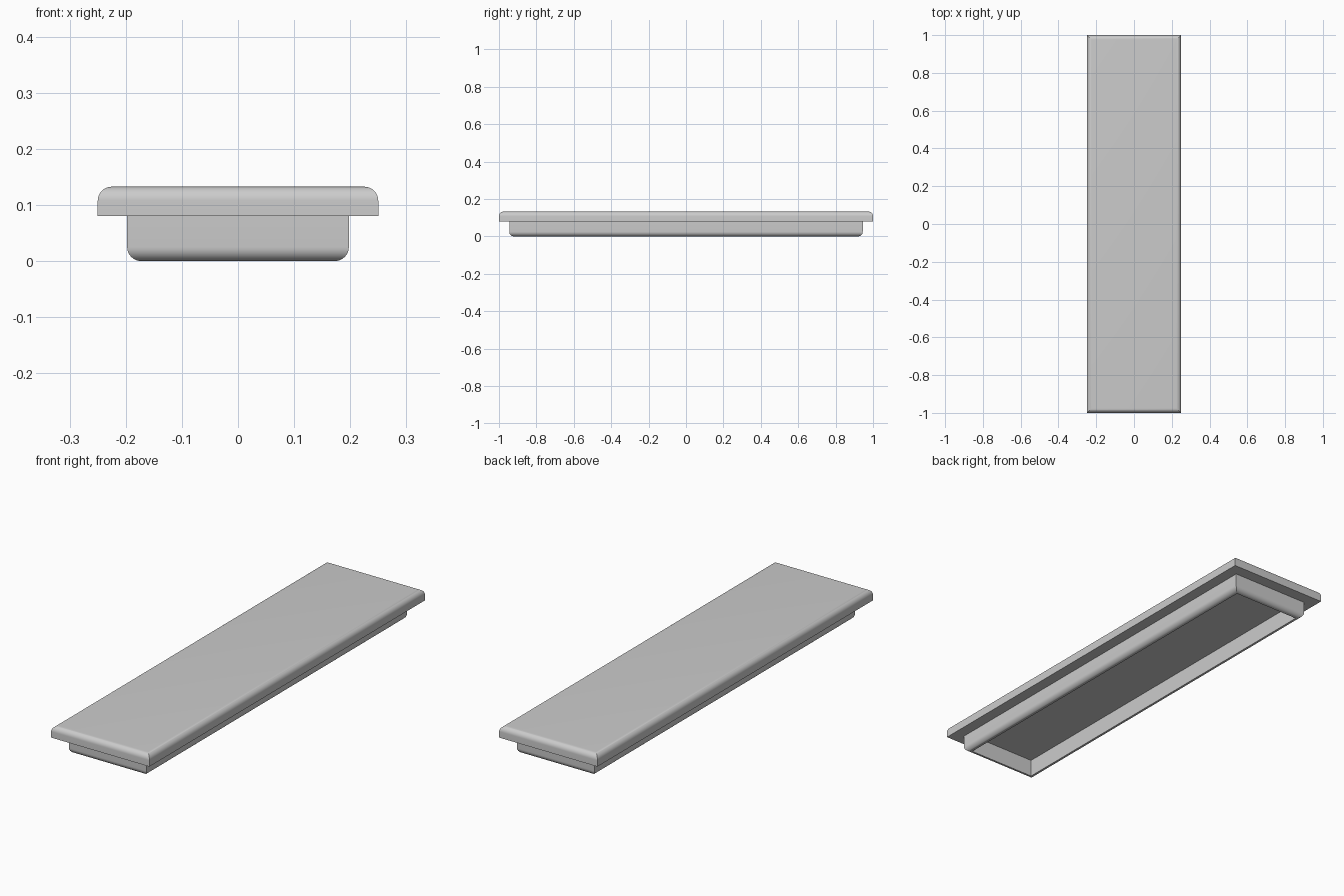
import bpy
import bmesh

cube = bpy.data.objects.get("Cube")
if cube:
    bpy.data.objects.remove(cube, do_unlink=True)

grey = bpy.data.materials.new("plain grey")
grey.use_nodes = True
colour = (0.6, 0.6, 0.6, 1)
grey.diffuse_color = colour
grey.node_tree.nodes["Principled BSDF"].inputs["Base Color"].default_value = colour

SEAM = 0.08      # height where the lid meets the tray
ROUND = 0.025    # radius of the rounded edges


def rounded_slab(half_x, half_y, low, high, round_z):
    """Box whose four edges at height round_z are rounded, with mitred corners."""
    bm = bmesh.new()
    bmesh.ops.create_cube(bm, size=2)
    for v in bm.verts:
        v.co.x *= half_x
        v.co.y *= half_y
        v.co.z = high if v.co.z > 0 else low
    rim = [e for e in bm.edges if all(abs(v.co.z - round_z) < 1e-5 for v in e.verts)]
    bmesh.ops.bevel(bm, geom=rim, offset=ROUND, segments=10, profile=0.5, affect='EDGES')
    bm.normal_update()
    return bm


def finish(bm, name):
    mesh = bpy.data.meshes.new(name)
    bm.to_mesh(mesh)
    bm.free()
    mesh.materials.append(grey)
    obj = bpy.data.objects.new(name, mesh)
    bpy.context.collection.objects.link(obj)
    bpy.ops.object.select_all(action='DESELECT')
    obj.select_set(True)
    bpy.context.view_layer.objects.active = obj
    bpy.ops.object.shade_smooth_by_angle()


# Overhanging lid with a rounded top edge
top = 0.1325
finish(rounded_slab(0.25, 1.0, SEAM, top, top), "lid")

# Hollow rim under the lid, rounded at the bottom and open below
bm = rounded_slab(0.1975, 0.945, 0, SEAM, 0)
upper = [f for f in bm.faces if f.normal.z > 0.99]
bmesh.ops.delete(bm, geom=upper, context='FACES_ONLY')
floor = min(bm.faces, key=lambda f: f.normal.z)
bmesh.ops.inset_region(bm, faces=[floor], thickness=0.002)
walls = bmesh.ops.extrude_face_region(bm, geom=[floor])["geom"]
for v in walls:
    if isinstance(v, bmesh.types.BMVert):
        v.co.z = SEAM
ceiling = [f for f in bm.faces if all(abs(v.co.z - SEAM) < 1e-5 for v in f.verts)]
bmesh.ops.delete(bm, geom=ceiling, context='FACES_ONLY')
if floor.is_valid and all(abs(v.co.z) < 1e-5 for v in floor.verts):
    bmesh.ops.delete(bm, geom=[floor], context='FACES_ONLY')
bmesh.ops.recalc_face_normals(bm, faces=bm.faces)
finish(bm, "lower_rim")
